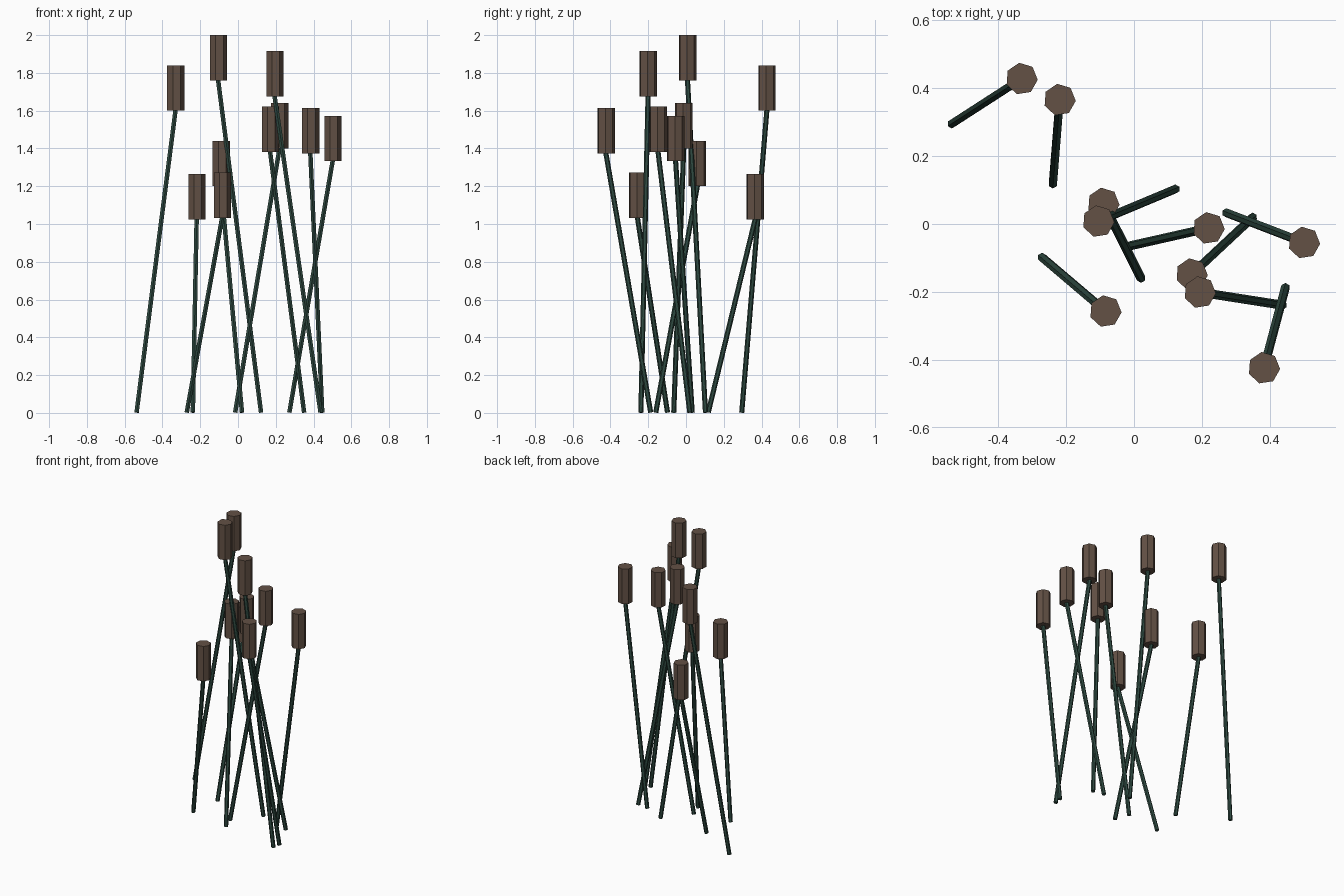
import bpy, bmesh, math
from mathutils import Vector, Matrix

if "Cube" in bpy.data.objects:
    bpy.data.objects.remove(bpy.data.objects["Cube"])

HEAD_R, HEAD_H, HEAD_SIDES = 0.0475, 0.24, 7
STEM_R, STEM_SIDES = 0.0135, 6


def material(name, colour):
    m = bpy.data.materials.new(name)
    m.diffuse_color = (*colour, 1)
    m.use_nodes = True
    m.node_tree.nodes["Principled BSDF"].inputs["Base Color"].default_value = m.diffuse_color
    return m


brown = material("seed head brown", (0.125, 0.083, 0.060))
green = material("stem dark green", (0.027, 0.066, 0.051))


def prism(name, bottom, top, radius, sides, mat, spin=0.0):
    """Flat-sided cylinder running from bottom to top."""
    axis = top - bottom
    bm = bmesh.new()
    bmesh.ops.create_cone(bm, cap_ends=True, segments=sides, radius1=radius,
                          radius2=radius, depth=axis.length)
    turn = Vector((0, 0, 1)).rotation_difference(axis).to_matrix().to_4x4()
    bm.transform(Matrix.Translation((bottom + top) / 2) @ turn
                 @ Matrix.Rotation(spin, 4, 'Z'))
    mesh = bpy.data.meshes.new(name)
    bm.to_mesh(mesh)
    bm.free()
    mesh.materials.append(mat)
    ob = bpy.data.objects.new(name, mesh)
    bpy.context.collection.objects.link(ob)


# Each reed: head x, head y, head top z, foot x, foot y
reeds = [
    (-0.331, 0.428, 1.84, -0.537, 0.295),
    (-0.219, 0.366, 1.265, -0.239, 0.118),
    (-0.090, 0.060, 1.44, 0.021, -0.160),
    (-0.105, 0.008, 2.00, 0.122, 0.103),
    (0.220, -0.012, 1.64, -0.015, -0.065),
    (0.170, -0.148, 1.622, 0.350, 0.020),
    (0.194, -0.201, 1.915, 0.437, -0.239),
    (0.383, -0.424, 1.614, 0.446, -0.187),
    (0.501, -0.055, 1.573, 0.272, 0.033),
    (-0.084, -0.257, 1.273, -0.271, -0.098),
]

# Upright seed heads on leaning stems
for i, (hx, hy, top, fx, fy) in enumerate(reeds, 1):
    head_bottom = Vector((hx, hy, top - HEAD_H))
    prism(f"seed_head_{i}", head_bottom, Vector((hx, hy, top)),
          HEAD_R, HEAD_SIDES, brown, -math.pi / 2 + math.radians(-4))
    foot = Vector((fx, fy, 0))
    lean = (head_bottom - foot).normalized()
    foot.z = STEM_R * math.sqrt(max(0, 1 - lean.z ** 2))
    prism(f"stem_{i}", foot, head_bottom + lean * 0.01,
          STEM_R, STEM_SIDES, green)
